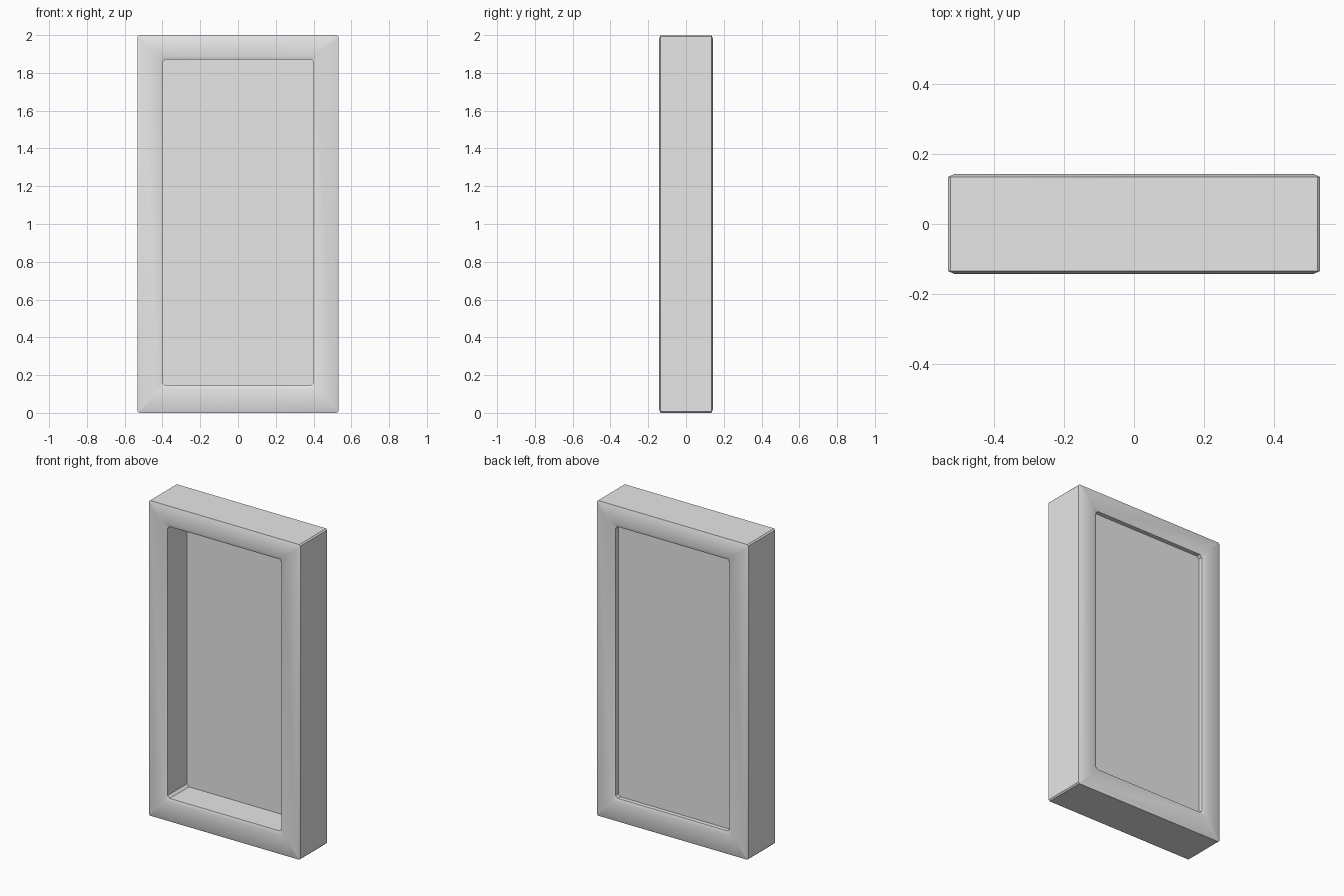
import bpy
import bmesh

cube = bpy.data.objects.get("Cube")
if cube:
    bpy.data.objects.remove(cube, do_unlink=True)

grey = bpy.data.materials.new("plain_grey")
grey.use_nodes = True
colour = (0.8, 0.8, 0.8, 1)
grey.diffuse_color = colour
grey.node_tree.nodes["Principled BSDF"].inputs["Base Color"].default_value = colour

DEPTH = 0.143      # half thickness of the frame
LIP = 0.02         # width of the edge slope
DROP = 0.0085      # depth of the edge slope


def make_object(name, bm):
    bmesh.ops.recalc_face_normals(bm, faces=bm.faces)
    mesh = bpy.data.meshes.new(name)
    bm.to_mesh(mesh)
    bm.free()
    mesh.materials.append(grey)
    obj = bpy.data.objects.new(name, mesh)
    bpy.context.collection.objects.link(obj)
    bpy.ops.object.select_all(action='DESELECT')
    obj.select_set(True)
    bpy.context.view_layer.objects.active = obj
    bpy.ops.object.shade_smooth_by_angle(angle=0.6)
    return obj


def ring(bm, half_width, low, high, y, cut):
    """Upright rectangle with cut corners."""
    w = half_width
    points = [(w - cut, low), (w, low + cut), (w, high - cut), (w - cut, high),
              (cut - w, high), (-w, high - cut), (-w, low + cut), (cut - w, low)]
    return [bm.verts.new((x, y, z)) for x, z in points]


def outer(bm, inset, y):
    return ring(bm, 0.532 - inset, inset, 2 - inset, y, 0.008)


def opening(bm, grow, y):
    return ring(bm, 0.4 + grow, 0.146 - grow, 1.87 + grow, y, 0.015)


# Frame: a closed section swept around the opening
bm = bmesh.new()
edge = DEPTH - DROP
rings = [outer(bm, 0, -edge), outer(bm, LIP, -DEPTH),
         opening(bm, LIP, -DEPTH), opening(bm, 0, -edge),
         opening(bm, 0, edge), opening(bm, LIP, DEPTH),
         outer(bm, LIP, DEPTH), outer(bm, 0, edge)]
for i, a in enumerate(rings):
    b = rings[(i + 1) % len(rings)]
    for j in range(len(a)):
        k = (j + 1) % len(a)
        bm.faces.new((a[j], a[k], b[k], b[j]))
make_object("frame", bm)

# Panel: set deep from the front, shallow from the back
bm = bmesh.new()
front = opening(bm, 0.01, 0.058)
back = opening(bm, 0.01, 0.107)
bm.faces.new(front)
bm.faces.new(back)
for j in range(len(front)):
    k = (j + 1) % len(front)
    bm.faces.new((front[j], front[k], back[k], back[j]))
make_object("panel", bm)
